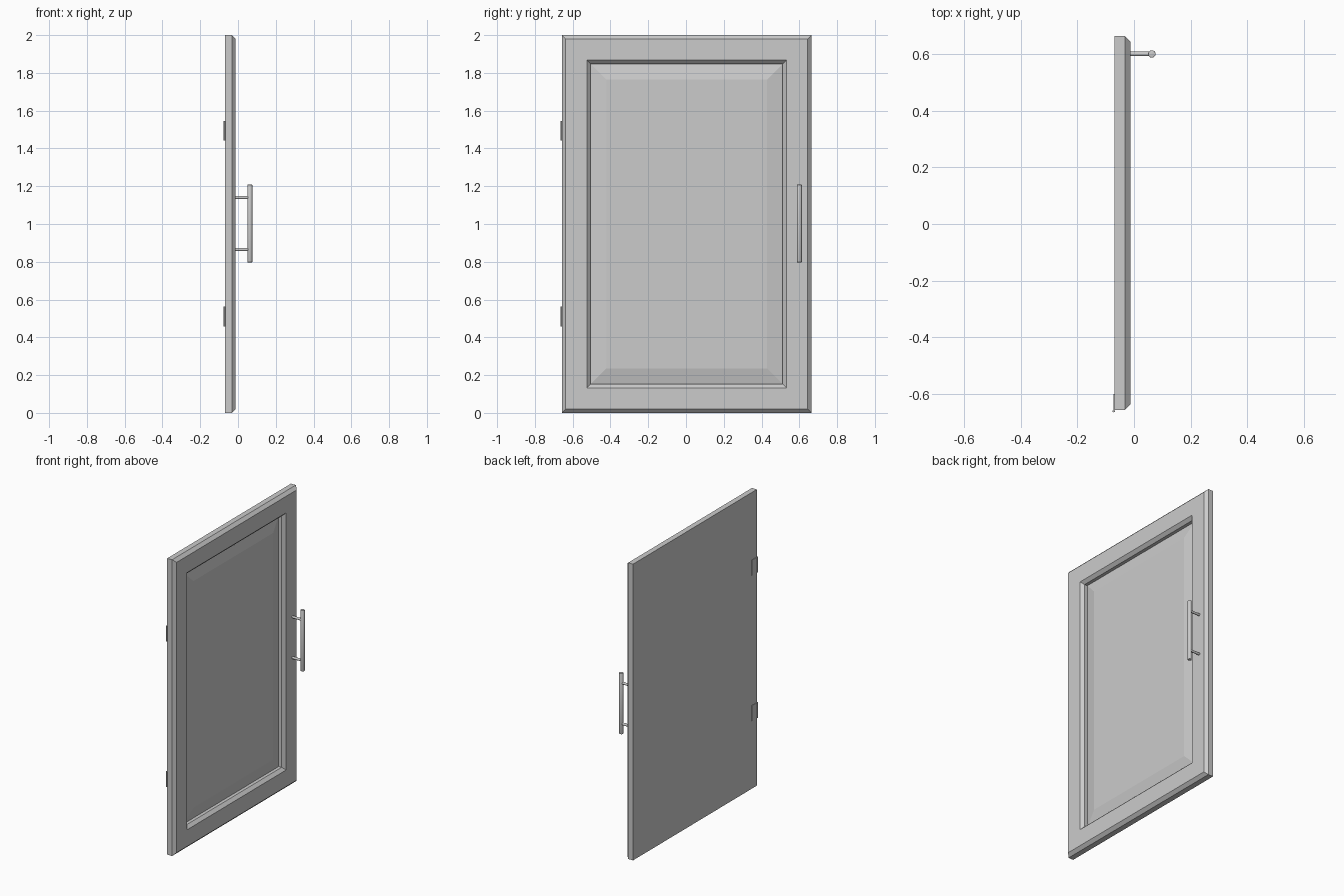
import bpy, bmesh, math
from mathutils import Vector

if "Cube" in bpy.data.objects:
    bpy.data.objects.remove(bpy.data.objects["Cube"])

Y0, Y1, Z0, Z1 = -0.657, 0.664, 0.0, 2.0
BACK, FRONT = -0.069, -0.0125


def finish(bm, name, smooth=False):
    bmesh.ops.recalc_face_normals(bm, faces=bm.faces)
    me = bpy.data.meshes.new(name)
    bm.to_mesh(me)
    bm.free()
    ob = bpy.data.objects.new(name, me)
    bpy.context.collection.objects.link(ob)
    if smooth:
        bpy.ops.object.select_all(action='DESELECT')
        ob.select_set(True)
        bpy.context.view_layer.objects.active = ob
        bpy.ops.object.shade_smooth_by_angle(angle=math.radians(40))
    return ob


def rod(name, a, b, radius, sides=32, bevel=0.0):
    a, b = Vector(a), Vector(b)
    bm = bmesh.new()
    bmesh.ops.create_cone(bm, cap_ends=True, segments=sides, radius1=radius,
                          radius2=radius, depth=(b - a).length)
    if bevel:
        rims = [e for e in bm.edges if abs(e.verts[0].co.z - e.verts[1].co.z) < 1e-6]
        bmesh.ops.bevel(bm, geom=rims, offset=bevel, segments=2, affect='EDGES', profile=0.5)
    rot = Vector((0, 0, 1)).rotation_difference(b - a)
    for v in bm.verts:
        v.co = rot @ v.co + (a + b) / 2
    return finish(bm, name, True)


def box(name, lo, hi):
    lo, hi = Vector(lo), Vector(hi)
    bm = bmesh.new()
    bmesh.ops.create_cube(bm, size=1)
    for v in bm.verts:
        v.co = Vector([v.co[i] * (hi - lo)[i] + (lo + hi)[i] / 2 for i in range(3)])
    return finish(bm, name)


# Door: nested rectangles (inset, x) from the back to the raised centre panel
profile = [(0, BACK), (0, FRONT - 0.02), (0.02, FRONT), (0.132, FRONT),
           (0.152, FRONT - 0.02), (0.152, FRONT - 0.042), (0.235, FRONT - 0.025)]
bm = bmesh.new()
rings = []
for d, x in profile:
    rings.append([bm.verts.new((x, y, z)) for y, z in
                  ((Y0 + d, Z0 + d), (Y1 - d, Z0 + d), (Y1 - d, Z1 - d), (Y0 + d, Z1 - d))])
for r, s in zip(rings, rings[1:]):
    for i in range(4):
        j = (i + 1) % 4
        bm.faces.new((r[i], r[j], s[j], s[i]))
bm.faces.new(rings[0])
bm.faces.new(rings[-1])
finish(bm, "panel_door")

# Bar handle on two posts
HX, HY = 0.063, 0.6
rod("handle_bar", (HX, HY, 0.797), (HX, HY, 1.208), 0.013, bevel=0.002)
for n, z in (("lower", 0.865), ("upper", 1.14)):
    rod("handle_post_" + n, (FRONT - 0.005, HY, z), (HX, HY, z), 0.008)

# Hinges: thin leaf on the back with a barrel on the edge
for n, z in (("lower", 0.51), ("upper", 1.493)):
    box("hinge_leaf_" + n, (-0.0725, -0.66, z - 0.052), (BACK + 0.001, -0.6, z + 0.052))
    rod("hinge_barrel_" + n, (-0.0715, -0.660, z - 0.052), (-0.0715, -0.660, z + 0.052), 0.0045, 16)
